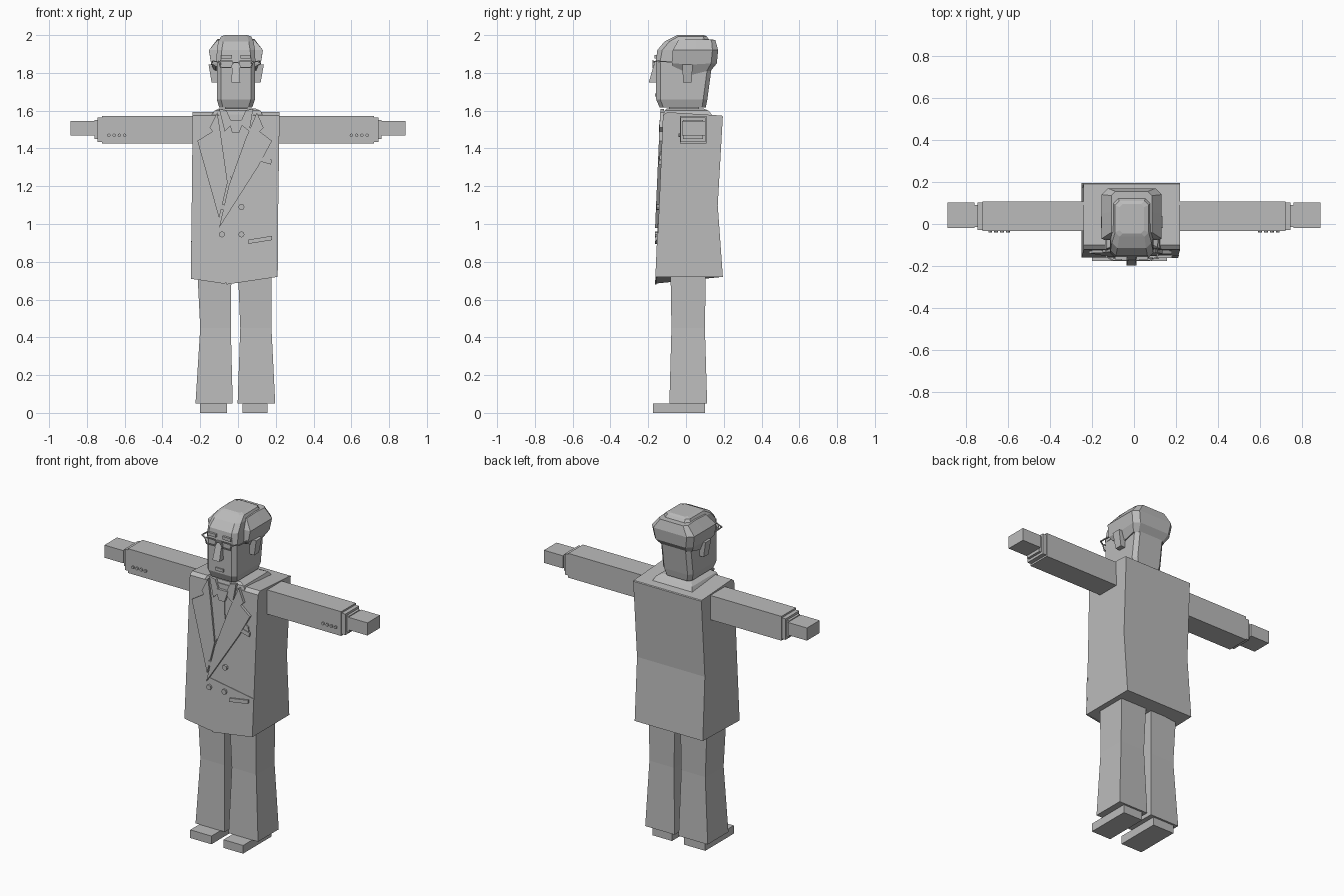
import bpy, bmesh, math
from mathutils import Vector

grey = bpy.data.materials.new("plain_grey")
grey.diffuse_color = (0.5, 0.5, 0.5, 1)


def finish(name, bm):
    bmesh.ops.recalc_face_normals(bm, faces=bm.faces)
    me = bpy.data.meshes.new(name)
    bm.to_mesh(me)
    bm.free()
    me.materials.append(grey)
    ob = bpy.data.objects.new(name, me)
    bpy.context.collection.objects.link(ob)
    return ob


def loft(name, rings):
    """Skin a stack of equal-length point rings and cap both ends."""
    bm = bmesh.new()
    vs = [[bm.verts.new(p) for p in r] for r in rings]
    n = len(rings[0])
    for a, b in zip(vs, vs[1:]):
        for i in range(n):
            bm.faces.new((a[i], a[(i + 1) % n], b[(i + 1) % n], b[i]))
    bm.faces.new(vs[0])
    bm.faces.new(vs[-1])
    return finish(name, bm)


def rect(x0, x1, y0, y1, z):
    return [(x0, y0, z), (x1, y0, z), (x1, y1, z), (x0, y1, z)]


def octo(x0, x1, y0, y1, z, c):
    return [(x0 + c, y0, z), (x1 - c, y0, z), (x1, y0 + c, z), (x1, y1 - c, z),
            (x1 - c, y1, z), (x0 + c, y1, z), (x0, y1 - c, z), (x0, y0 + c, z)]


def box(name, x0, x1, y0, y1, z0, z1):
    return loft(name, [rect(x0, x1, y0, y1, z0), rect(x0, x1, y0, y1, z1)])


def coat_y(z):
    return -0.16 + (z - 0.7) * 0.044


def plate(name, pts, out=0.008):
    """Flat x-z outline laid on the sloping coat front."""
    return loft(name, [[(x, coat_y(z) + 0.004, z) for x, z in pts],
                       [(x, coat_y(z) - out, z) for x, z in pts]])


def disc(name, x, z, r, y, depth):
    ring = [(x + r * math.cos(i * math.pi / 4), z + r * math.sin(i * math.pi / 4)) for i in range(8)]
    return loft(name, [[(a, y + 0.004, b) for a, b in ring], [(a, y - depth, b) for a, b in ring]])


def wire(name, pts, r=0.003, closed=False):
    """Thin square bars joining points."""
    bm = bmesh.new()
    pts = [Vector(p) for p in pts]
    for a, b in zip(pts, pts[1:] + pts[:1] if closed else pts[1:]):
        q = (b - a).to_track_quat('Z', 'Y')
        g = bmesh.ops.create_cube(bm, size=1)["verts"]
        for v in g:
            v.co = (a + b) / 2 + q @ Vector((v.co.x * 2 * r, v.co.y * 2 * r,
                                             v.co.z * ((b - a).length + r)))
    return finish(name, bm)


# Long coat body, with a slight hollow in the back and sloping shoulders
def coat_ring(x0, x1, yf, yb, zl, zm, zr, zb):
    return [(x0, yf, zl), (-0.08, yf, zm), (x1, yf, zr), (x1, yb, zb), (x0, yb, zb)]


loft("coat", [coat_ring(-0.25, 0.21, -0.16, 0.195, 0.71, 0.685, 0.72, 0.72),
              coat_ring(-0.245, 0.213, -0.142, 0.168, 1.1, 1.1, 1.1, 1.1),
              coat_ring(-0.24, 0.22, -0.122, 0.195, 1.575, 1.575, 1.575, 1.57),
              coat_ring(-0.24, 0.22, -0.10, 0.19, 1.592, 1.592, 1.592, 1.574)])
plate("front_overlap", [(-0.105, 0.97), (-0.07, 0.72), (-0.06, 0.68), (0.21, 0.72),
                        (0.213, 0.95), (-0.09, 1.0)], 0.003)

# Collar, neck and shirt front
loft("coat_collar", [rect(-0.14, 0.13, -0.12, 0.14, 1.575),
                     rect(-0.125, 0.12, -0.115, 0.12, 1.60),
                     rect(-0.10, 0.09, -0.10, 0.09, 1.612)])
box("neck", -0.07, 0.05, -0.09, 0.07, 1.56, 1.63)
plate("shirt_front", [(-0.1, 1.58), (0.08, 1.58), (0.04, 1.45), (-0.055, 1.22)], 0.003)
plate("tie_blade", [(-0.03, 1.5), (0.0, 1.5), (0.012, 1.32), (-0.035, 1.23), (-0.055, 1.32)], 0.008)
plate("tie_knot", [(-0.05, 1.55), (0.03, 1.55), (0.008, 1.485), (-0.032, 1.485)], 0.018)
plate("left_shirt_collar", [(-0.1, 1.61), (-0.06, 1.6), (-0.03, 1.53), (-0.07, 1.49)], 0.014)
plate("right_shirt_collar", [(0.08, 1.61), (0.04, 1.6), (0.01, 1.53), (0.06, 1.49)], 0.014)

# Lapels
plate("left_lapel", [(-0.11, 1.59), (-0.15, 1.51), (-0.135, 1.49), (-0.215, 1.44),
                     (-0.10, 1.03), (-0.055, 1.22), (-0.095, 1.5)], 0.012)
plate("right_lapel", [(0.1, 1.59), (0.135, 1.51), (0.115, 1.49), (0.18, 1.44),
                      (0.11, 1.31), (-0.1, 0.98), (-0.05, 1.2), (0.04, 1.45)], 0.016)

# Coat buttons, pocket and breast pocket
for x in (-0.085, 0.018):
    for z in (1.09, 0.945):
        disc("coat_button", x, z, 0.016, coat_y(z), 0.014)
plate("hip_pocket", [(0.055, 0.895), (0.18, 0.915), (0.18, 0.937), (0.055, 0.917)], 0.012)
plate("breast_pocket", [(0.12, 1.33), (0.175, 1.315), (0.178, 1.34), (0.122, 1.355)], 0.012)
plate("handkerchief", [(0.13, 1.35), (0.17, 1.34), (0.165, 1.37), (0.145, 1.385)], 0.008)

# Arms, cuffs, hands and sleeve buttons
for s, side in ((-1, "left"), (1, "right")):
    def limb(part, a, b, y0, y1, z0, z1):
        x0, x1 = sorted((s * a, s * b))
        box(side + part, x0, x1, y0, y1, z0, z1)
    limb("_sleeve", 0.20, 0.72, -0.033, 0.108, 1.425, 1.573)
    limb("_sleeve_end", 0.72, 0.745, -0.028, 0.103, 1.435, 1.563)
    limb("_shirt_cuff", 0.745, 0.76, -0.015, 0.09, 1.45, 1.55)
    limb("_hand", 0.76, 0.888, -0.02, 0.102, 1.468, 1.545)
    for i in range(4):
        disc(side + "_sleeve_button", s * (0.60 + 0.028 * i), 1.47, 0.009, -0.033, 0.008)

# Trouser legs, narrowest at the knee, and shoes
for side, top, knee, hem, shoe in (
        ("left", (-0.215, -0.035), (-0.2, -0.038), (-0.225, -0.028), (-0.2, -0.057)),
        ("right", (0.0, 0.177), (0.012, 0.177), (-0.002, 0.197), (0.025, 0.157))):
    loft(side + "_trouser_leg", [rect(*hem, -0.088, 0.112, 0.05),
                                 rect(*knee, -0.077, 0.10, 0.45),
                                 rect(*top, -0.082, 0.105, 0.75)])
    box(side + "_shoe", *shoe, -0.175, 0.10, 0.0, 0.05)

# Head with chamfered corners, rising into the swept-back fringe
loft("head", [octo(-0.10, 0.075, -0.14, 0.105, 1.617, 0.02),
              octo(-0.112, 0.09, -0.158, 0.113, 1.66, 0.022),
              octo(-0.112, 0.09, -0.158, 0.14, 1.86, 0.022)])
loft("hair_fringe", [octo(-0.114, 0.092, -0.16, 0.14, 1.855, 0.022),
                     octo(-0.112, 0.09, -0.152, 0.14, 1.92, 0.026),
                     octo(-0.105, 0.083, -0.115, 0.13, 1.965, 0.026),
                     octo(-0.09, 0.07, -0.06, 0.11, 1.993, 0.02),
                     octo(-0.068, 0.048, -0.045, 0.095, 2.0, 0.015)])


# Broad hair mass around the sides and back, with a sloping lower edge
def hair_ring(x0, x1, y0, y1, zf, zm, zb, c):
    ym = (y0 + y1) / 2
    return [(x0, y0, zf), (x1, y0, zf), (x1, ym, zm), (x1, y1 - c, zb),
            (x1 - c, y1, zb), (x0 + c, y1, zb), (x0, y1 - c, zb), (x0, ym, zm)]


loft("hair_sides", [hair_ring(-0.118, 0.096, -0.07, 0.13, 1.835, 1.79, 1.81, 0.02),
                    hair_ring(-0.142, 0.12, -0.075, 0.163, 1.85, 1.845, 1.85, 0.03),
                    hair_ring(-0.154, 0.132, -0.07, 0.17, 1.92, 1.92, 1.92, 0.03),
                    hair_ring(-0.108, 0.086, -0.04, 0.155, 1.975, 1.98, 1.975, 0.02)])

# Ears, nose, mouth and eyebrows
loft("left_ear", [rect(-0.14, -0.11, -0.015, 0.03, 1.75), rect(-0.156, -0.11, -0.02, 0.035, 1.845)])
loft("right_ear", [rect(0.088, 0.12, -0.015, 0.03, 1.75), rect(0.088, 0.137, -0.02, 0.035, 1.845)])
loft("nose", [rect(-0.035, 0.012, -0.197, -0.15, 1.75), rect(-0.03, 0.007, -0.165, -0.15, 1.86)])
box("mouth", -0.037, 0.015, -0.165, -0.15, 1.674, 1.692)
for x0, x1 in ((-0.09, -0.033), (0.012, 0.067)):
    box("eyebrow", x0, x1, -0.168, -0.15, 1.876, 1.895)

# Glasses: two frames, bridge and side arms
for cx in (-0.062, 0.04):
    wire("lens_frame", [(cx + dx, -0.174, z) for dx, z in
                        ((-0.036, 1.855), (-0.028, 1.828), (0.028, 1.828), (0.036, 1.855),
                         (0.028, 1.864), (-0.028, 1.864))], closed=True)
wire("glasses_bridge", [(-0.026, -0.174, 1.855), (0.004, -0.174, 1.855)])
for s in (-1, 1):
    wire("glasses_arm", [(-0.011 + s * dx, y, z) for dx, y, z in
                         ((0.087, -0.174, 1.858), (0.122, -0.155, 1.862),
                          (0.125, -0.02, 1.855), (0.11, 0.01, 1.83))])
